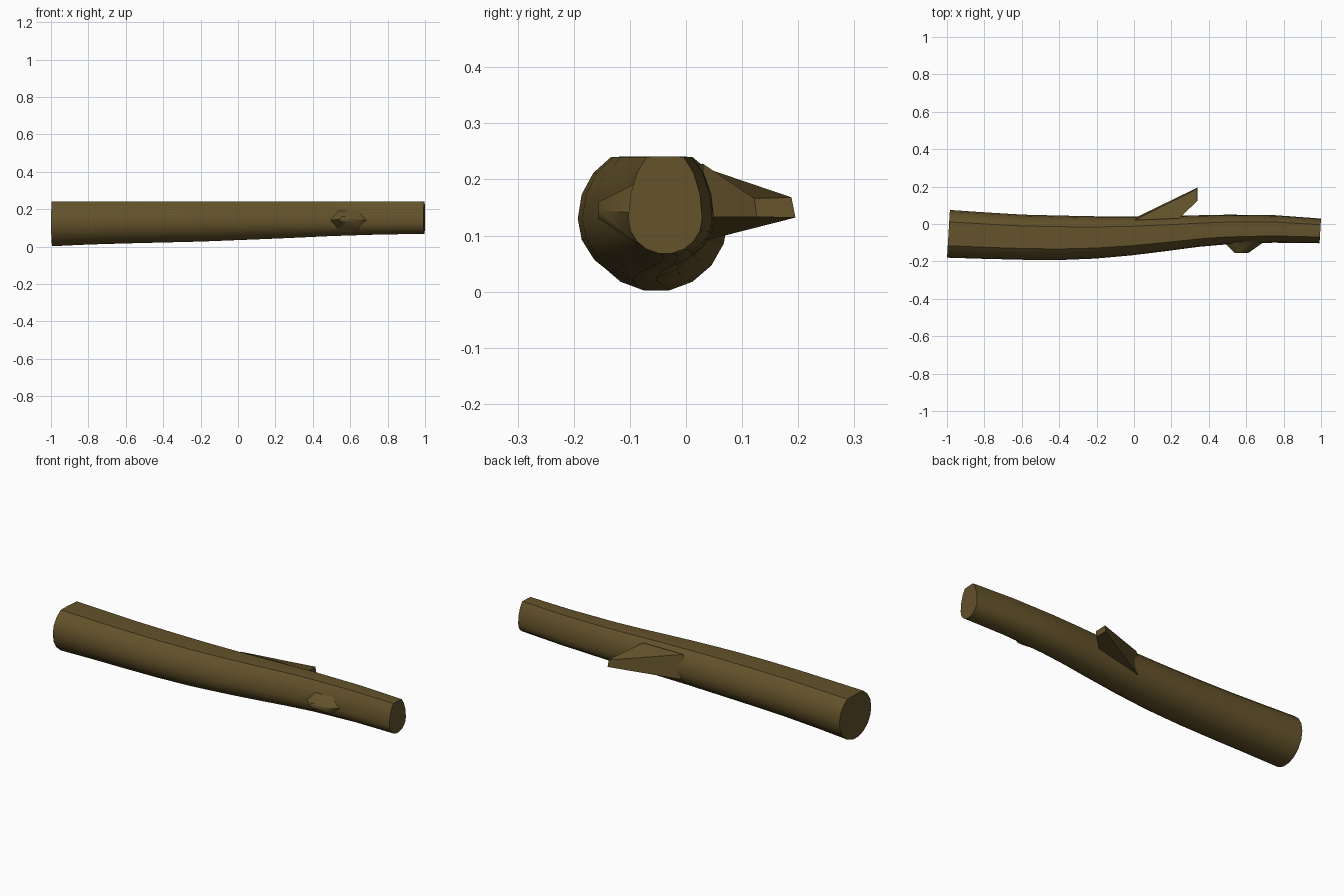
import bpy, bmesh, math

if "Cube" in bpy.data.objects:
    bpy.data.objects.remove(bpy.data.objects["Cube"])

bark = bpy.data.materials.new("brown bark")
bark.diffuse_color = (0.127, 0.086, 0.024, 1)
bark.use_nodes = True
bark.node_tree.nodes["Principled BSDF"].inputs["Base Color"].default_value = bark.diffuse_color


def loft(name, rings, smooth_angle):
    """Closed skin through rings of equal point count."""
    bm = bmesh.new()
    vs = [[bm.verts.new(p) for p in ring] for ring in rings]
    n = len(rings[0])
    for a, b in zip(vs, vs[1:]):
        for i in range(n):
            j = (i + 1) % n
            bm.faces.new((a[i], a[j], b[j], b[i]))
    bm.faces.new(vs[0])
    bm.faces.new(vs[-1])
    bmesh.ops.recalc_face_normals(bm, faces=bm.faces)
    me = bpy.data.meshes.new(name)
    bm.to_mesh(me)
    bm.free()
    ob = bpy.data.objects.new(name, me)
    bpy.context.collection.objects.link(ob)
    me.materials.append(bark)
    bpy.ops.object.select_all(action='DESELECT')
    bpy.context.view_layer.objects.active = ob
    ob.select_set(True)
    bpy.ops.object.shade_smooth_by_angle(angle=math.radians(smooth_angle))
    return ob


# Trunk: egg-shaped section with a flattened top, tapering and bending gently
SIDES, TOP = 18, 0.241


def section(x, y_hi, y_lo, z_lo):
    r, yc = (y_hi - y_lo) / 2, (y_hi + y_lo) / 2
    zc = 0.13
    ring = []
    for i in range(SIDES):
        a = 2 * math.pi * i / SIDES
        dy, s = r * math.cos(a), math.sin(a)
        z = zc + (min(0.127 * s, TOP - zc) if s > 0 else (zc - z_lo) * s)
        ring.append((x + 0.06 * dy, yc + dy, z))
    return ring


stations = [  # x, back edge, front edge, underside
    (-0.992, 0.075, -0.180, 0.0), (-0.8, 0.062, -0.186, 0.009),
    (-0.6, 0.050, -0.191, 0.015), (-0.4, 0.045, -0.193, 0.020),
    (-0.2, 0.041, -0.185, 0.025), (0.0, 0.040, -0.167, 0.033),
    (0.2, 0.043, -0.142, 0.041), (0.35, 0.047, -0.122, 0.048),
    (0.5, 0.050, -0.109, 0.055), (0.75, 0.047, -0.100, 0.063),
    (0.996, 0.029, -0.103, 0.067)]
loft("trunk", [section(*s) for s in stations], 30)

# Broken side branch: wedge sweeping back and along the trunk
loft("side_branch", [
    [(0.00, 0.03, 0.09), (0.00, 0.02, 0.225), (0.24, 0.03, 0.228), (0.24, 0.03, 0.133)],
    [(0.34, 0.195, 0.132), (0.338, 0.188, 0.168), (0.338, 0.122, 0.166), (0.34, 0.126, 0.133)],
], 20)

# Knot stub on the front: blunt six-sided bump
def knot_ring(x0, x1, z0, z1, y):
    xm, zm = (x0 + x1) / 2, (z0 + z1) / 2
    return [(xm + (x1 - x0) / 2 * math.cos(k * math.pi / 3), y,
             zm + (z1 - z0) / 2 * math.sin(k * math.pi / 3) / 0.866) for k in range(6)]


loft("knot_stub", [knot_ring(0.47, 0.71, 0.085, 0.195, -0.085),
                   knot_ring(0.54, 0.61, 0.130, 0.160, -0.156)], 50)
